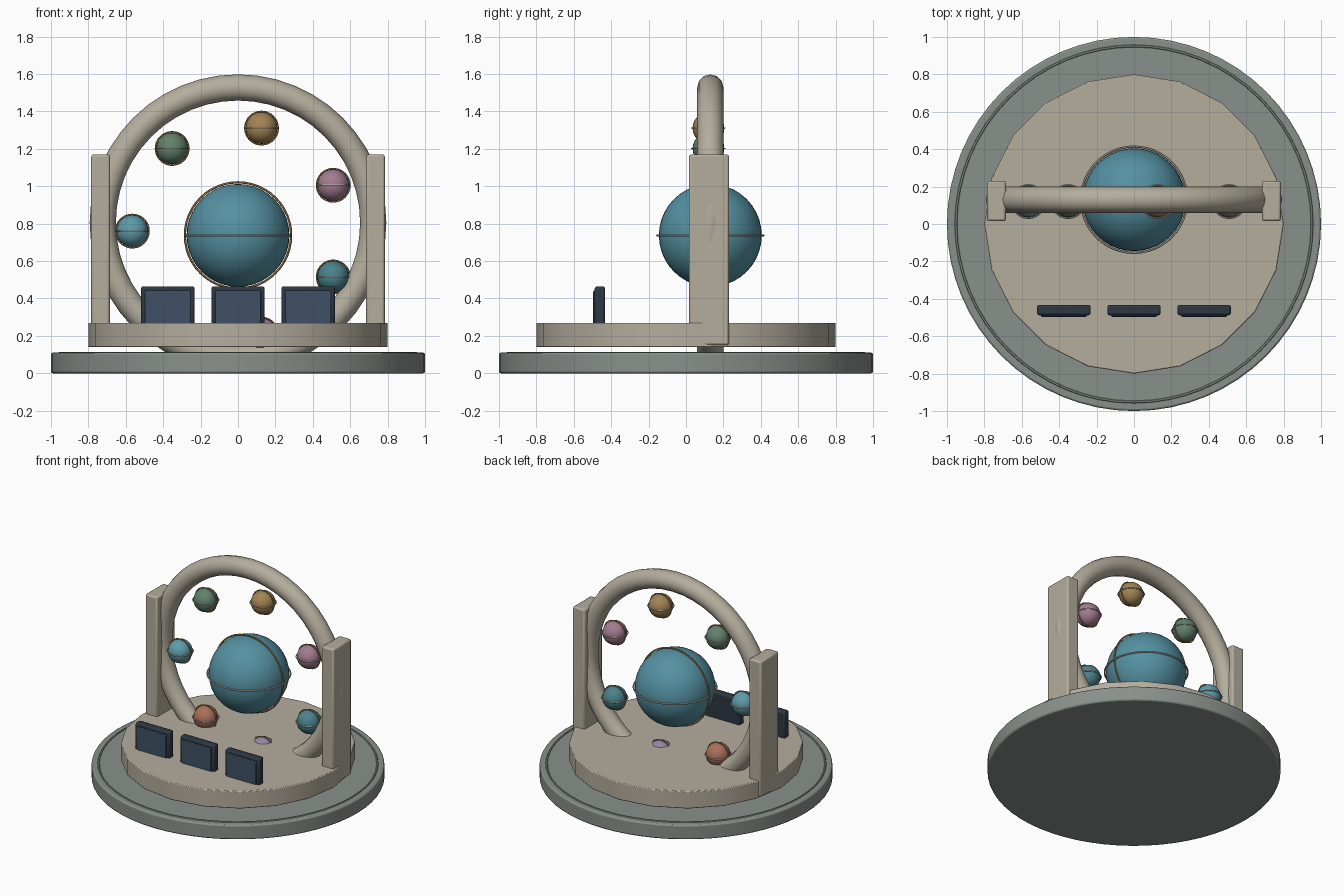
import bpy
from math import radians, sin, cos, pi

if "Cube" in bpy.data.objects:
    bpy.data.objects.remove(bpy.data.objects["Cube"])


def material(name, r, g, b):
    m = bpy.data.materials.new(name)
    m.diffuse_color = (r, g, b, 1)
    m.use_nodes = True
    m.node_tree.nodes["Principled BSDF"].inputs["Base Color"].default_value = m.diffuse_color
    return m


STONE = material("warm_stone", 0.46, 0.42, 0.34)
SLATE = material("slate", 0.25, 0.28, 0.26)
BRASS = material("brass", 0.40, 0.24, 0.09)
SILVER = material("silver", 0.50, 0.48, 0.42)
CASE = material("console_case", 0.025, 0.04, 0.055)
SCREEN = material("console_screen", 0.05, 0.08, 0.13)
BLUE = material("globe_blue", 0.09, 0.28, 0.36)


def finish(name, mat, bevel=0, segments=2):
    ob = bpy.context.object
    ob.name = name
    ob.data.materials.append(mat)
    if bevel:
        mod = ob.modifiers.new("bevel", 'BEVEL')
        mod.width = bevel
        mod.segments = segments
        mod.limit_method = 'ANGLE'
        mod.angle_limit = radians(40)
    bpy.ops.object.shade_smooth_by_angle(angle=radians(35))
    return ob


def disc(name, r, z0, z1, sides, mat, bevel):
    bpy.ops.mesh.primitive_cylinder_add(vertices=sides, radius=r, depth=z1 - z0,
                                        location=(0, 0, (z0 + z1) / 2))
    return finish(name, mat, bevel)


def box(name, lo, hi, mat, bevel):
    bpy.ops.mesh.primitive_cube_add(size=1, location=[(a + b) / 2 for a, b in zip(lo, hi)])
    bpy.context.object.scale = [b - a for a, b in zip(lo, hi)]
    bpy.ops.object.transform_apply(location=False, rotation=False, scale=True)
    return finish(name, mat, bevel)


def ring(name, loc, major, minor, mat, upright=False, segs=48, sides=6):
    bpy.ops.mesh.primitive_torus_add(location=loc, major_radius=major, minor_radius=minor,
                                     major_segments=segs, minor_segments=sides,
                                     rotation=(pi / 2 if upright else 0, 0, 0))
    return finish(name, mat)


def globe(name, loc, r, ring_r, wire, mat, segs):
    bpy.ops.mesh.primitive_uv_sphere_add(segments=segs, ring_count=segs // 2, radius=r, location=loc)
    finish(name, mat)
    ring(name + "_equator_ring", loc, ring_r, wire, SILVER)
    ring(name + "_meridian_ring", loc, ring_r, wire, BRASS, upright=True)


# Base plate with raised rim line, and floating turntable
disc("base_plate", 1.0, 0, 0.11, 64, SLATE, 0.01)
ring("base_rim_line", (0, 0, 0.108), 0.952, 0.008, SLATE, segs=64)
disc("turntable", 0.8, 0.14, 0.27, 20, STONE, 0.006)

# Large hoop sunk through the turntable, held by two posts
ring("hoop", (0, 0.13, 0.805), 0.723, 0.07, STONE, upright=True, segs=48, sides=12)
for side, x0, x1 in (("left", -0.785, -0.685), ("right", 0.685, 0.785)):
    box(side + "_post", (x0, 0.015, 0.15), (x1, 0.23, 1.17), STONE, 0.012)

# Central globe
globe("central_globe", (0, 0.13, 0.737), 0.275, 0.284, 0.006, BLUE, 40)

# Seven small globes spaced evenly on a circle
colours = [("blue", 0.11, 0.33, 0.40), ("green", 0.12, 0.22, 0.15), ("ochre", 0.36, 0.23, 0.09),
           ("pink", 0.36, 0.20, 0.28), ("teal", 0.07, 0.22, 0.26), ("lilac", 0.30, 0.24, 0.40),
           ("coral", 0.40, 0.16, 0.10)]
for k, (cname, r, g, b) in enumerate(colours):
    a = pi - k * 2 * pi / 7
    globe(cname + "_globe", (0.565 * cos(a), 0.12, 0.76 + 0.565 * sin(a)),
          0.085, 0.089, 0.004, material("globe_" + cname, r, g, b), 24)

# Three consoles on the front edge
for name, x in (("left", -0.375), ("middle", 0), ("right", 0.375)):
    box(name + "_console", (x - 0.143, -0.488, 0.25), (x + 0.143, -0.432, 0.465), CASE, 0.012)
    box(name + "_screen", (x - 0.122, -0.496, 0.255), (x + 0.122, -0.475, 0.442), SCREEN, 0.005)
